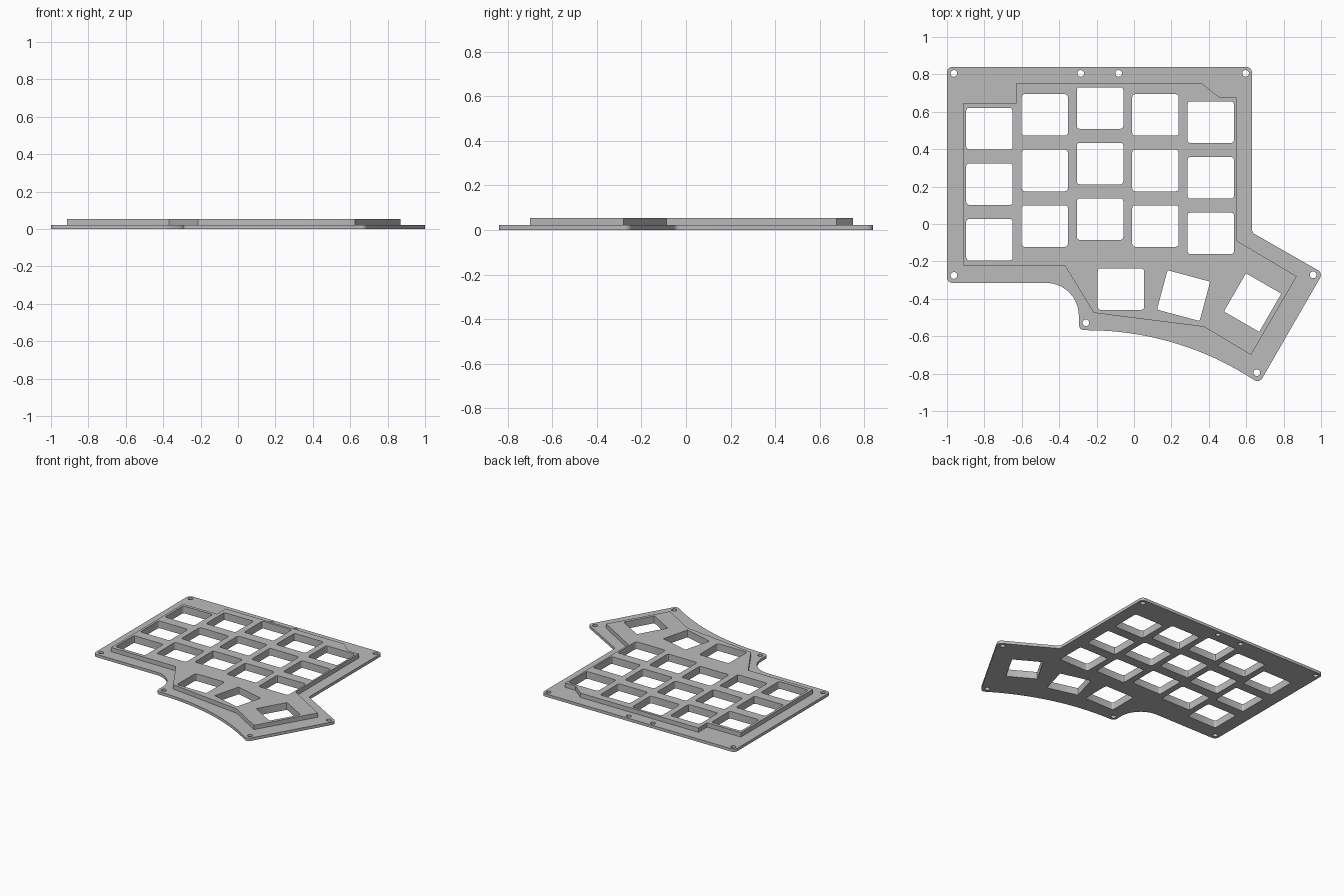
import bpy, bmesh
from math import cos, sin, radians, tan
from mathutils import Vector

cube = bpy.data.objects.get("Cube")
if cube:
    bpy.data.objects.remove(cube, do_unlink=True)

STEP, TOP = 0.022, 0.055

grey = bpy.data.materials.new("plain grey")
grey.use_nodes = True
colour = (0.5, 0.5, 0.5, 1)
grey.diffuse_color = colour
grey.node_tree.nodes["Principled BSDF"].inputs["Base Color"].default_value = colour


def arc(cx, cy, r, a0, a1, n):
    angles = [radians(a0 + (a1 - a0) * i / n) for i in range(n + 1)]
    return [(cx + r * cos(a), cy + r * sin(a)) for a in angles]


def fillet(x, y, before, after, r, n=6):
    """Round the corner at x, y between two neighbouring points."""
    p = Vector((x, y))
    u, v = (Vector(before) - p).normalized(), (Vector(after) - p).normalized()
    half = u.angle(v) / 2
    centre = p + (u + v).normalized() * r / sin(half)
    start, end = p + u * r / tan(half) - centre, p + v * r / tan(half) - centre
    return [tuple(centre + start.lerp(end, i / n).normalized() * r) for i in range(n + 1)]


def key_hole(x, y, w=0.248, h=0.222, turn=0, c=0.015):
    """Rectangle with small rounded corners, turned about its centre."""
    ca, sa = cos(radians(turn)), sin(radians(turn))
    pts = []
    for sx, sy, a in ((1, 1, 0), (-1, 1, 90), (-1, -1, 180), (1, -1, 270)):
        pts += arc(sx * (w / 2 - c), sy * (h / 2 - c), c, a, a + 90, 3)
    return [(x + px * ca - py * sa, y + px * sa + py * ca) for px, py in pts]


def cap(bm, loops, z, up):
    """Flat face at height z: first loop is the outline, the rest are holes."""
    edges = []
    for loop in loops:
        vs = [bm.verts.new((x, y, z)) for x, y in loop]
        edges += [bm.edges.new((vs[i - 1], vs[i])) for i in range(len(vs))]
    made = bmesh.ops.triangle_fill(bm, use_beauty=True, edges=edges, normal=(0, 0, 1))
    for f in made["geom"]:
        if isinstance(f, bmesh.types.BMFace):
            f.normal_update()
            if (f.normal.z > 0) != up:
                f.normal_flip()


def wall(bm, loop, z0, z1, hole=False):
    """Upright side along a counterclockwise loop."""
    low = [bm.verts.new((x, y, z0)) for x, y in loop]
    high = [bm.verts.new((x, y, z1)) for x, y in loop]
    for i in range(len(loop)):
        quad = [low[i - 1], low[i], high[i], high[i - 1]]
        bm.faces.new(quad[::-1] if hole else quad)


def finish(bm, name):
    bmesh.ops.remove_doubles(bm, verts=bm.verts, dist=0.0001)
    mesh = bpy.data.meshes.new(name)
    bm.to_mesh(mesh)
    bm.free()
    mesh.materials.append(grey)
    obj = bpy.data.objects.new(name, mesh)
    bpy.context.collection.objects.link(obj)
    bpy.ops.object.select_all(action='DESELECT')
    obj.select_set(True)
    bpy.context.view_layer.objects.active = obj
    bpy.ops.object.shade_smooth_by_angle(angle=radians(30))


# Outline of the base, counterclockwise from the front right corner
R = 0.03
notch = arc(-0.47, -0.49, 0.175, 90, 0, 14)
sweep = arc(-0.25, -2.196, 1.628, 90, 57.3, 24)
back_r, back_l, front_r = (-1, 0.84), (0.63, 0.84), (-1, -0.315)
inner, thumb_back, thumb_front = (0.63, -0.045), (1.01, -0.262), (0.67, -0.852)
foot = (-0.295, -0.568)
base = (fillet(*front_r, back_r, notch[0], R) + notch
        + fillet(*foot, notch[-1], sweep[0], R) + sweep
        + fillet(*thumb_front, sweep[-1], thumb_back, R)
        + fillet(*thumb_back, thumb_front, inner, R)
        + fillet(*inner, thumb_back, back_l, R)
        + fillet(*back_l, inner, back_r, R)
        + fillet(*back_r, back_l, front_r, R))

# Outline of the raised deck, counterclockwise
deck = [(-0.915, -0.222), (-0.37, -0.222), (-0.215, -0.475), (0.375, -0.55),
        (0.625, -0.70), (0.87, -0.28), (0.547, -0.088), (0.547, 0.675),
        (0.46, 0.675), (0.365, 0.75), (-0.63, 0.75), (-0.63, 0.645), (-0.915, 0.645)]

# Screw holes
screws = [arc(x, y, 0.018, 0, 345, 23) for x, y in (
    (-0.963, 0.805), (-0.285, 0.805), (-0.082, 0.805), (0.597, 0.805),
    (-0.963, -0.275), (-0.257, -0.528), (0.958, -0.272), (0.657, -0.795))]

# Key holes: five staggered columns of three, then the thumb fan
PITCH = 0.297
keys = [key_hole(-0.773 + col * PITCH * 0.996, y - row * PITCH)
        for col, y in enumerate((0.51, 0.583, 0.62, 0.583, 0.544)) for row in range(3)]
keys.append(key_hole(-0.07, -0.348))
keys.append(key_hole(0.265, -0.383, 0.236, 0.218, -15, 0.006))
keys.append(key_hole(0.634, -0.42, 0.236, 0.218, 60, 0.006))

# Base plate
bm = bmesh.new()
cap(bm, [base] + screws + keys, 0, False)
cap(bm, [base, deck] + screws, STEP, True)
wall(bm, base, 0, STEP)
for s in screws:
    wall(bm, s, 0, STEP, True)
finish(bm, "base_plate")

# Raised deck with the key wells
bm = bmesh.new()
cap(bm, [deck] + keys, TOP, True)
wall(bm, deck, STEP, TOP)
for k in keys:
    wall(bm, k, 0, TOP, True)
finish(bm, "raised_deck")
